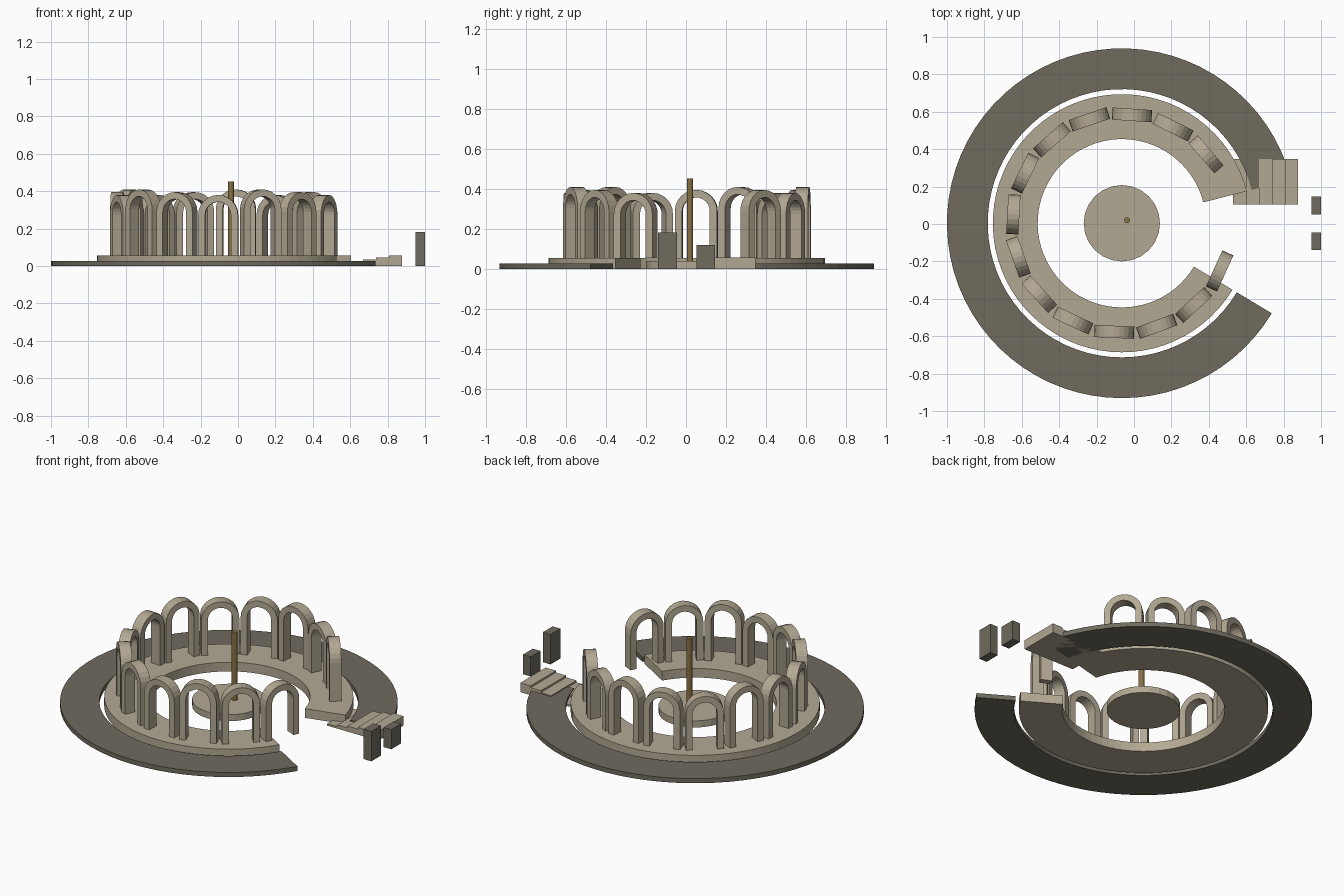
import bpy, math
from math import cos, sin, pi, radians

if "Cube" in bpy.data.objects:
    bpy.data.objects.remove(bpy.data.objects["Cube"])

CX, CY = -0.065, 0.004      # centre of the circular plan


def material(name, rgb):
    m = bpy.data.materials.new(name)
    m.diffuse_color = (*rgb, 1)
    m.use_nodes = True
    m.node_tree.nodes["Principled BSDF"].inputs["Base Color"].default_value = m.diffuse_color
    return m


STONE = material("pale_stone", (0.45, 0.395, 0.295))
DARK = material("dark_stone", (0.16, 0.147, 0.113))
WOOD = material("brown_wood", (0.25, 0.165, 0.06))


def add(name, verts, faces, mat):
    me = bpy.data.meshes.new(name)
    me.from_pydata(verts, [], faces)
    me.materials.append(mat)
    ob = bpy.data.objects.new(name, me)
    bpy.context.collection.objects.link(ob)
    return ob


def sweep(name, sections, mat):
    """Join a row of four-cornered sections into a closed bar."""
    n = len(sections)
    verts = [v for s in sections for v in s]
    faces = [(4*i + k, 4*i + (k+1) % 4, 4*i + 4 + (k+1) % 4, 4*i + 4 + k)
             for i in range(n - 1) for k in range(4)]
    faces += [(3, 2, 1, 0), tuple(4*(n-1) + k for k in range(4))]
    return add(name, verts, faces, mat)


def box(name, x0, x1, y0, y1, z0, z1, mat):
    return sweep(name, [[(x, y0, z0), (x, y1, z0), (x, y1, z1), (x, y0, z1)]
                        for x in (x0, x1)], mat)


def ring(name, r0, r1, z1, mat, a0=14.4, a1=329, n=64):
    secs = []
    for i in range(n + 1):
        a = radians(a0 + (a1 - a0) * i / n)
        secs.append([(CX + r*cos(a), CY + r*sin(a), z)
                     for r, z in ((r0, 0), (r0, z1), (r1, z1), (r1, 0))])
    return sweep(name, secs, mat)


def cylinder(name, x, y, r, z0, z1, n, mat):
    bpy.ops.mesh.primitive_cylinder_add(vertices=n, radius=r, depth=z1 - z0,
                                        location=(x, y, (z0 + z1) / 2))
    ob = bpy.context.object
    ob.name = name
    ob.data.materials.append(mat)


def arch(name, angle, top, mat, ro=0.106, ri=0.069, depth=0.065, base=0.055):
    spring = top - ro
    # (side direction, height direction, straight leg?) along the arch
    path = [(1, 0, base)] + [(cos(pi*i/12), sin(pi*i/12), spring) for i in range(13)] \
        + [(-1, 0, base)]
    secs = [[(r*c, d, z + r*s) for r, d in ((ri, -depth/2), (ro, -depth/2),
                                            (ro, depth/2), (ri, depth/2))]
            for c, s, z in path]
    ob = sweep(name, secs, mat)
    a = radians(angle)
    ob.location = (CX + 0.582*cos(a), CY + 0.582*sin(a), 0)
    ob.rotation_euler.z = a + pi/2 + radians(1.5)


# ground rings, open on the right
ring("outer_ring", 0.717, 0.935, 0.028, DARK)
ring("inner_ring", 0.45, 0.69, 0.056, STONE)

# centre disc and pole
cylinder("centre_disc", CX, CY, 0.204, 0, 0.04, 24, STONE)
cylinder("pole", -0.037, 0.02, 0.016, 0.04, 0.453, 12, WOOD)

# arcade of arches, heights cycle in threes
for i in range(14):
    arch(f"arch_{i+1}", 39.3 + 22.67*i, (0.395, 0.38, 0.41)[i % 3], STONE)

# entrance steps, rising outward
for i in range(5):
    x = 0.53 + 0.0694*i
    box(f"step_{i+1}", x, x + 0.0694, 0.103, 0.347, 0, 0.0114*(i + 1), STONE)

# gate posts
box("tall_post", 0.948, 1.0, -0.14, -0.046, 0, 0.183, DARK)
box("short_post", 0.948, 1.0, 0.052, 0.146, 0, 0.12, DARK)

# make all face directions consistent
import bmesh
for ob in bpy.data.objects:
    bm = bmesh.new()
    bm.from_mesh(ob.data)
    bmesh.ops.recalc_face_normals(bm, faces=bm.faces)
    bm.to_mesh(ob.data)
    bm.free()
